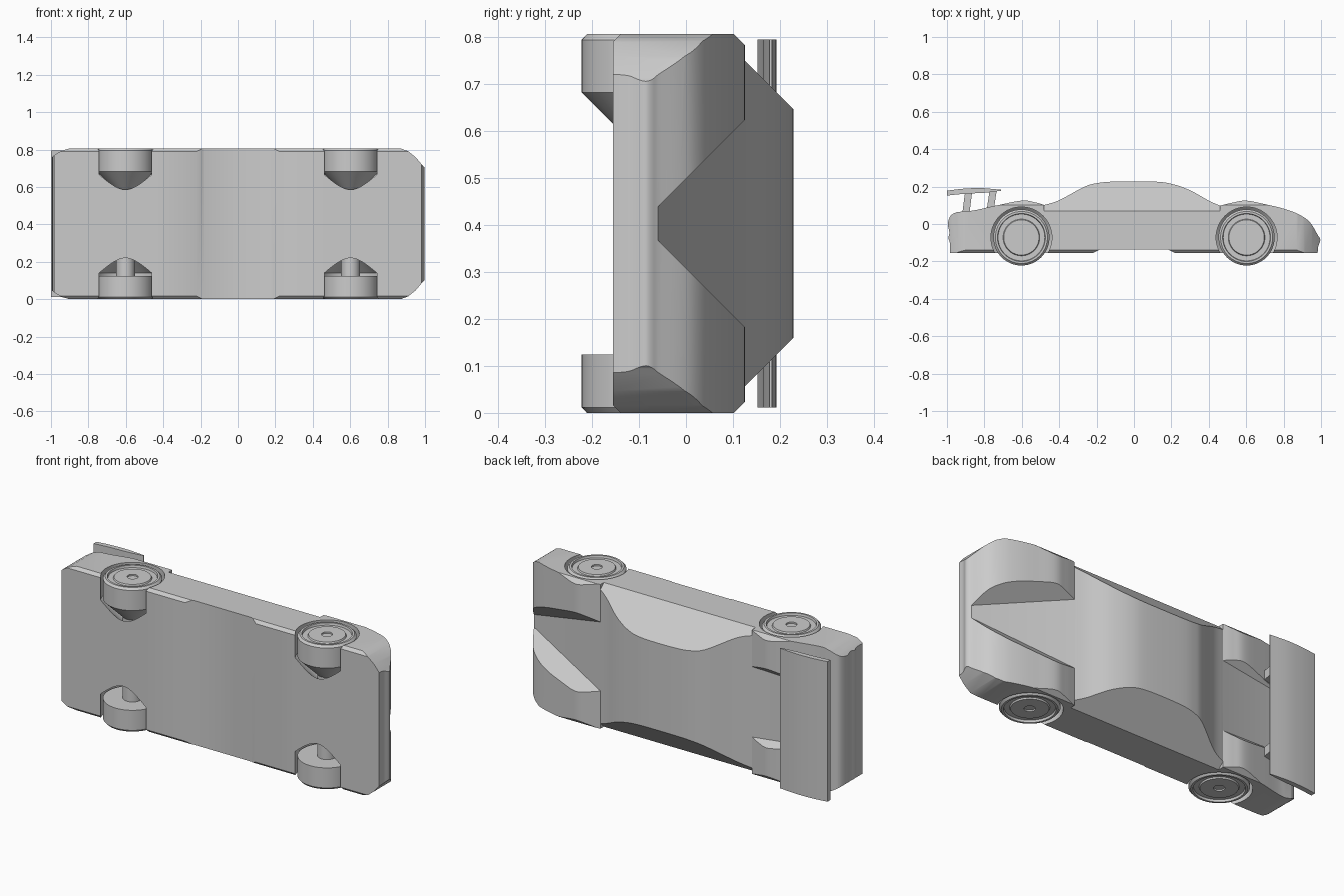
import bpy, bmesh, math
from mathutils import Vector

cube = bpy.data.objects.get("Cube")
if cube:
    bpy.data.objects.remove(cube, do_unlink=True)

MID, HALF = 0.403, 0.403           # centre plane and half width, along z
FLOOR, AXLE_Y, AXLE_X = -0.155, -0.072, 0.602

grey = bpy.data.materials.new("plain_grey")
grey.use_nodes = True
grey.diffuse_color = (0.6, 0.6, 0.6, 1)
grey.node_tree.nodes["Principled BSDF"].inputs["Base Color"].default_value = (0.6, 0.6, 0.6, 1)


def finish(bm, name):
    bmesh.ops.recalc_face_normals(bm, faces=bm.faces)
    mesh = bpy.data.meshes.new(name)
    bm.to_mesh(mesh)
    bm.free()
    mesh.materials.append(grey)
    obj = bpy.data.objects.new(name, mesh)
    bpy.context.scene.collection.objects.link(obj)
    return obj


def prism(name, pts, axis, a, b):
    """Extrude a flat outline from a to b along one axis."""
    place = {"x": lambda p, t: (t, p[0], p[1]),
             "y": lambda p, t: (p[0], t, p[1]),
             "z": lambda p, t: (p[0], p[1], t)}[axis]
    bm = bmesh.new()
    face = bm.faces.new([bm.verts.new(place(p, a)) for p in pts])
    out = bmesh.ops.extrude_face_region(bm, geom=[face])
    move = Vector(place((0, 0), b - a))
    bmesh.ops.translate(bm, vec=move, verts=[g for g in out["geom"] if isinstance(g, bmesh.types.BMVert)])
    return finish(bm, name)


def lathe(name, profile, x, mirror, steps=64):
    """Turn (radius, depth) points about a wheel axle; depth runs inwards."""
    bm = bmesh.new()
    rings = []
    for r, d in profile:
        z = 2 * MID - d if mirror else d
        rings.append([bm.verts.new((x + r * math.cos(k * math.tau / steps),
                                    AXLE_Y + r * math.sin(k * math.tau / steps), z))
                      for k in range(steps)])
    for lo, hi in zip(rings, rings[1:]):
        for k in range(steps):
            n = (k + 1) % steps
            bm.faces.new((lo[k], lo[n], hi[n], hi[k]))
    bm.faces.new(rings[0])
    bm.faces.new(rings[-1])
    return finish(bm, name)


def smooth(pts, steps=6):
    """Smooth curve through the points."""
    ext = [pts[0]] + pts + [pts[-1]]
    out = []
    for p0, p1, p2, p3 in zip(ext, ext[1:], ext[2:], ext[3:]):
        for k in range(steps):
            t = k / steps
            out.append(tuple(0.5 * (2 * b + (c - a) * t + (2 * a - 5 * b + 4 * c - d) * t * t
                                    + (3 * b - a - 3 * c + d) * t ** 3)
                             for a, b, c, d in zip(p0, p1, p2, p3)))
    return out + [pts[-1]]


def boolean(obj, other, operation):
    mod = obj.modifiers.new("cut", "BOOLEAN")
    mod.operation, mod.object, mod.solver = operation, other, "EXACT"
    bpy.context.view_layer.objects.active = obj
    bpy.context.view_layer.update()
    bpy.ops.object.modifier_apply(modifier=mod.name)
    bpy.data.objects.remove(other, do_unlink=True)


def mirrored(pts):
    """Section given as (y, offset) on one side, completed across the centre plane."""
    return [(y, MID + s) for y, s in pts] + [(y, MID - s) for y, s in reversed(pts)]


def shade(obj):
    bpy.ops.object.select_all(action="DESELECT")
    obj.select_set(True)
    bpy.context.view_layer.objects.active = obj
    bpy.ops.object.shade_smooth_by_angle(angle=math.radians(30))


# Core: cabin arch, sunken hood and rear deck, stepped floor
cabin = smooth([(-0.48, 0.102), (-0.40, 0.127), (-0.27, 0.197), (-0.20, 0.218), (-0.10, 0.227),
                (0.10, 0.227), (0.20, 0.215), (0.30, 0.180), (0.40, 0.125), (0.46, 0.098)])
nose = smooth([(0.983, -0.06), (0.996, -0.085), (0.985, -0.12), (0.982, FLOOR)])
tail = smooth([(-0.985, FLOOR), (-0.985, -0.10), (-0.992, -0.075), (-0.987, -0.045),
               (-0.995, 0.0), (-0.98, 0.045), (-0.945, 0.064)])
step = [(0.22, FLOOR), (0.18, -0.135), (-0.18, -0.135), (-0.22, FLOOR)]
body = prism("body", tail + cabin + nose + step, "z", -0.02, 2 * MID + 0.02)
boolean(body, prism("cabin_section", mirrored([(0.26, 0.212), (0.05, 0.422), (-0.2, 0.422)]),
                    "x", -1.1, 1.1), "INTERSECT")

# Fenders: humps over the wheels with sloping inner walls
front_hump = smooth([(0.46, 0.098), (0.53, 0.115), (0.60, 0.125), (0.70, 0.106), (0.80, 0.082),
                     (0.88, 0.052), (0.94, 0.01), (0.983, -0.06)])
rear_hump = smooth([(-0.945, 0.064), (-0.86, 0.072), (-0.74, 0.098), (-0.60, 0.125),
                    (-0.53, 0.116), (-0.48, 0.102)])
for name, hump in (("front", front_hump), ("rear", rear_hump)):
    for side in (1, -1):
        wall = [(0.2, 0.295), (0.2, 0.43), (-0.12, 0.43), (-0.12, 0.0), (-0.095, 0.0)]
        under = [(hump[-1][0], -0.11), (hump[0][0], -0.11)]
        fender = prism(name + "_fender", hump + under, "z", -0.02, 2 * MID + 0.02)
        boolean(fender, prism("wall", [(y, MID + side * s) for y, s in wall], "x", -1.1, 1.1), "INTERSECT")
        boolean(body, fender, "UNION")

# Trim: bevelled long edges and cut corners
boolean(body, prism("edge_trim", mirrored([(0.3, 0.205), (0.102, HALF), (-0.139, HALF), (-0.156, 0.386)]),
                    "x", -1.1, 1.1), "INTERSECT")
corner = [(-1.01, 0.345), (-0.975, 0.372), (-0.94, 0.392), (-0.90, HALF),
          (0.87, HALF), (0.91, 0.388), (0.95, 0.356), (0.99, 0.308), (1.01, 0.29)]
boolean(body, prism("corner_trim", mirrored(corner), "y", -0.3, 0.3), "INTERSECT")

# Wheel wells with conical inner ends, then wheels
well = [(0.163, -0.05), (0.163, 0.14), (0.05, 0.253)]
rim = [(0.028, 0.012), (0.028, 0.004), (0.094, 0.004), (0.098, 0.012), (0.125, 0.012),
       (0.128, 0.0), (0.139, 0.0), (0.15, 0.012), (0.15, 0.124)]
for x, end in ((AXLE_X, "front"), (-AXLE_X, "rear")):
    for mirror, side in ((False, "right"), (True, "left")):
        boolean(body, lathe("well", well, x, mirror), "DIFFERENCE")
        inner = [(0.05, 0.224), (0.05, 0.27)] if mirror else [(0.05, 0.124), (0.05, 0.27)]
        shade(lathe(f"{end}_{side}_wheel", rim + inner, x, mirror))
shade(body)

# Rear wing on four struts
top = smooth([(-1.0, 0.178), (-0.92, 0.188), (-0.82, 0.192), (-0.71, 0.183)])
low = smooth([(-0.71, 0.178), (-0.80, 0.167), (-0.90, 0.162), (-1.0, 0.152)])
shade(prism("rear_wing", top + low, "z", 0.012, 0.795))
for x, y in ((-0.92, 0.04), (-0.79, 0.06)):
    for off in (-0.215, 0.215):
        outline = [(x, y), (x + 0.038, y), (x + 0.055, 0.174), (x + 0.017, 0.174)]
        prism("wing_strut", outline, "z", MID + off - 0.025, MID + off + 0.025)
